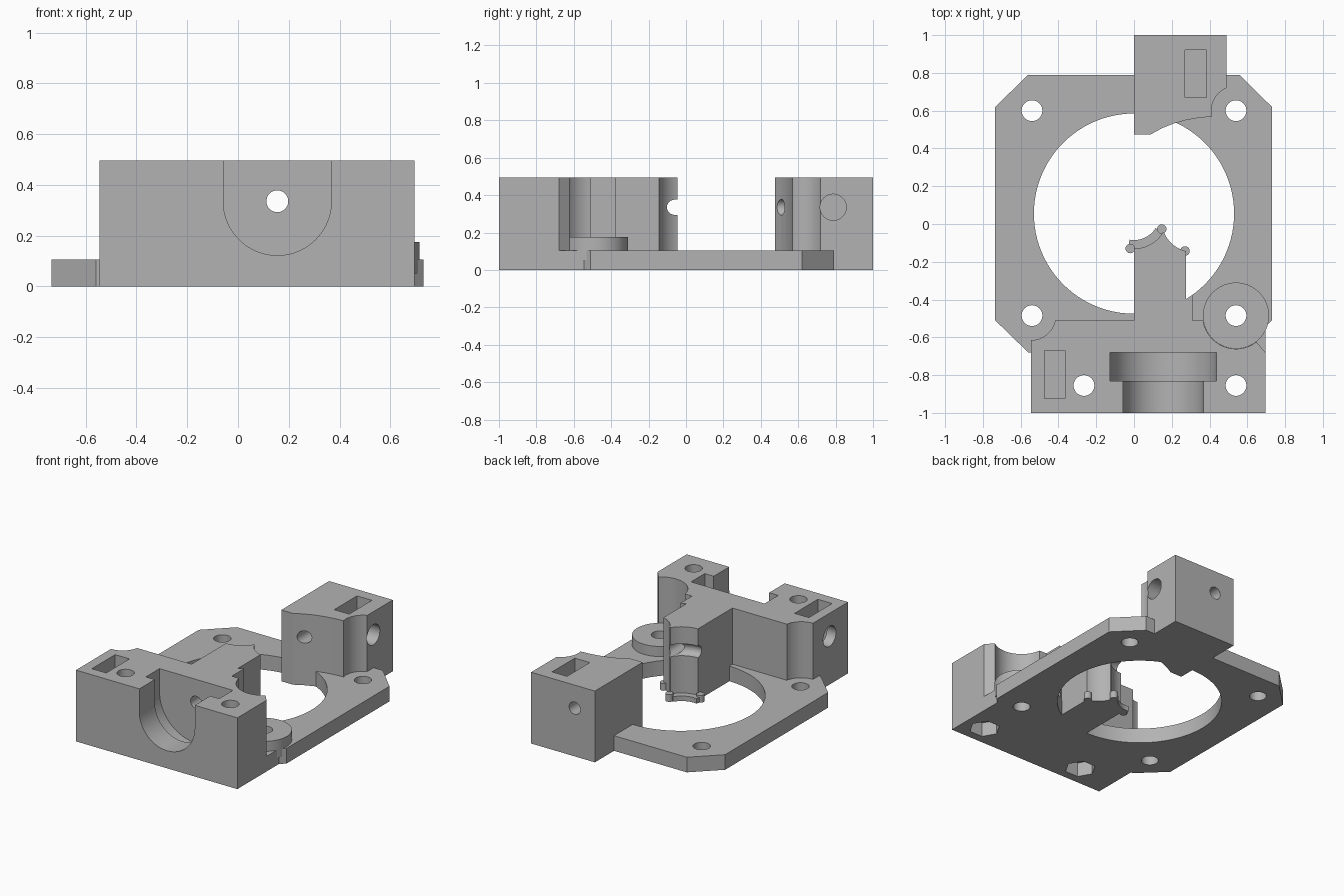
import bpy, bmesh, math

if "Cube" in bpy.data.objects:
    bpy.data.objects.remove(bpy.data.objects["Cube"], do_unlink=True)

grey = bpy.data.materials.new("plain grey")
grey.use_nodes = True
grey.diffuse_color = (0.45, 0.45, 0.45, 1)
grey.node_tree.nodes["Principled BSDF"].inputs["Base Color"].default_value = (0.45, 0.45, 0.45, 1)

TOP, SLAB = 0.495, 0.105
BORE_X, BORE_Z = 0.155, 0.335


def arc(cx, cy, r, a0, a1, n=24):
    """Points on an arc, angles in degrees."""
    steps = [math.radians(a0 + (a1 - a0) * i / n) for i in range(n + 1)]
    return [(cx + r * math.cos(a), cy + r * math.sin(a)) for a in steps]


def circle(cx, cy, r, n=48):
    return arc(cx, cy, r, 0, 360 - 360 / n, n - 1)


def rect(x0, x1, y0, y1):
    return [(x0, y0), (x1, y0), (x1, y1), (x0, y1)]


def prism(name, pts, lo, hi, axis="z"):
    """Extrude a closed profile along an axis."""
    place = {"z": lambda u, v: (u, v, lo), "y": lambda u, v: (u, lo, v), "x": lambda u, v: (lo, u, v)}[axis]
    shift = {"z": (0, 0, hi - lo), "y": (0, hi - lo, 0), "x": (hi - lo, 0, 0)}[axis]
    bm = bmesh.new()
    face = bm.faces.new([bm.verts.new(place(u, v)) for u, v in pts])
    new = bmesh.ops.extrude_face_region(bm, geom=[face])["geom"]
    bmesh.ops.translate(bm, vec=shift, verts=[v for v in new if isinstance(v, bmesh.types.BMVert)])
    bmesh.ops.recalc_face_normals(bm, faces=bm.faces)
    mesh = bpy.data.meshes.new(name)
    bm.to_mesh(mesh)
    bm.free()
    obj = bpy.data.objects.new(name, mesh)
    bpy.context.collection.objects.link(obj)
    mesh.materials.append(grey)
    return obj


def combine(target, other, operation):
    """Apply a boolean, then discard the second object."""
    mod = target.modifiers.new("combine", "BOOLEAN")
    mod.operation, mod.solver, mod.object = operation, "EXACT", other
    bpy.context.view_layer.objects.active = target
    bpy.ops.object.modifier_apply(modifier=mod.name)
    bpy.data.objects.remove(other, do_unlink=True)


# Motor plate with clipped corners and a large round opening
bracket = prism("bracket", [(-0.56, -0.68), (0.56, -0.68), (0.73, -0.51), (0.73, 0.62), (0.56, 0.79),
                            (-0.56, 0.79), (-0.735, 0.62), (-0.735, -0.51)], 0, SLAB)
combine(bracket, prism("opening", circle(0, 0.055, 0.53, 96), -0.1, 0.3), "DIFFERENCE")

# Front block with the arm that reaches over the opening
front_outline = [(-0.545, -1), (0.695, -1), (0.695, -0.68)]
front_outline += arc(0.54, -0.485, 0.176, -52, -171.5)
front_outline += [(0.31, -0.51), (0.31, -0.375), (0.275, -0.398)]
front_outline += arc(0.31, 0.015, 0.162, 257.5, 202)
front_outline += arc(0, 0.05, 0.18, -32, -90)
front_outline += [(0, -0.51)]
front_outline += arc(-0.545, -0.485, 0.13, -11, -90, 12)

# Back block with a curved inner face and relief around the screw
back_outline = [(0, 0.475), (0.09, 0.475), (0.15, 0.508), (0.21, 0.532), (0.28, 0.551), (0.35, 0.563)]
back_outline += arc(0.54, 0.6, 0.13, 194, 113, 16)
back_outline += [(0.49, 1), (0, 1)]

solids = [
    prism("front_block", front_outline, 0, TOP),
    prism("front_slab", rect(-0.545, 0.695, -1, -0.545), 0, SLAB),
    prism("back_block", back_outline, 0, TOP),
    prism("spacer", circle(0.54, -0.485, 0.175, 64), 0.05, 0.175),
    prism("brim", arc(0, 0.05, 0.135, -100, -32) + arc(0, 0.05, 0.19, -32, -100), 0, 0.035),
]
# Small feet at the arm tip
for x, y in [(-0.02, -0.13), (0.147, -0.027), (0.27, -0.143)]:
    solids.append(prism("tip_foot", circle(x, y, 0.025, 20), 0, 0.05))
for part in solids:
    combine(bracket, part, "UNION")

# Vertical screw holes
cutters = []
for x, y in [(-0.54, 0.6), (0.54, 0.6), (-0.54, -0.485), (0.54, -0.485), (-0.265, -0.855), (0.54, -0.855)]:
    cutters.append(prism("screw_hole", circle(x, y, 0.055, 32), -0.1, 0.6))
# Hexagonal nut pockets underneath
for x in (-0.265, 0.54):
    cutters.append(prism("nut_pocket", circle(x, -0.855, 0.1, 6), -0.1, 0.1))
# Nut slots and the side holes that meet them
cutters += [
    prism("front_slot", rect(-0.475, -0.365, -0.925, -0.67), 0.21, 0.6),
    prism("back_slot", rect(0.27, 0.385, 0.67, 0.92), 0.21, 0.6),
    prism("front_side_hole", circle(-0.797, BORE_Z, 0.07), -0.7, -0.335, "x"),
    prism("back_side_hole", circle(0.787, BORE_Z, 0.07), 0.21, 0.7, "x"),
    prism("bore", circle(BORE_X, BORE_Z, 0.043, 32), -1.2, 1.2, "y"),
]
# Stepped round-bottomed seat open to the top
for radius, y0, y1 in [(0.213, -1.1, -0.8), (0.282, -0.83, -0.68)]:
    seat = arc(BORE_X, BORE_Z, radius, 180, 360, 40) + [(BORE_X + radius, 0.6), (BORE_X - radius, 0.6)]
    cutters.append(prism("seat", seat, y0, y1, "y"))
# Round groove across the arm tip
bpy.ops.mesh.primitive_torus_add(location=(0, 0.05, BORE_Z), major_radius=0.18, minor_radius=0.041,
                                 major_segments=64, minor_segments=20)
cutters.append(bpy.context.object)
for cutter in cutters:
    combine(bracket, cutter, "DIFFERENCE")

# Crisp edges, smooth round walls
bpy.ops.object.select_all(action="DESELECT")
bracket.select_set(True)
bpy.context.view_layer.objects.active = bracket
bpy.ops.object.shade_smooth_by_angle(angle=math.radians(25))
